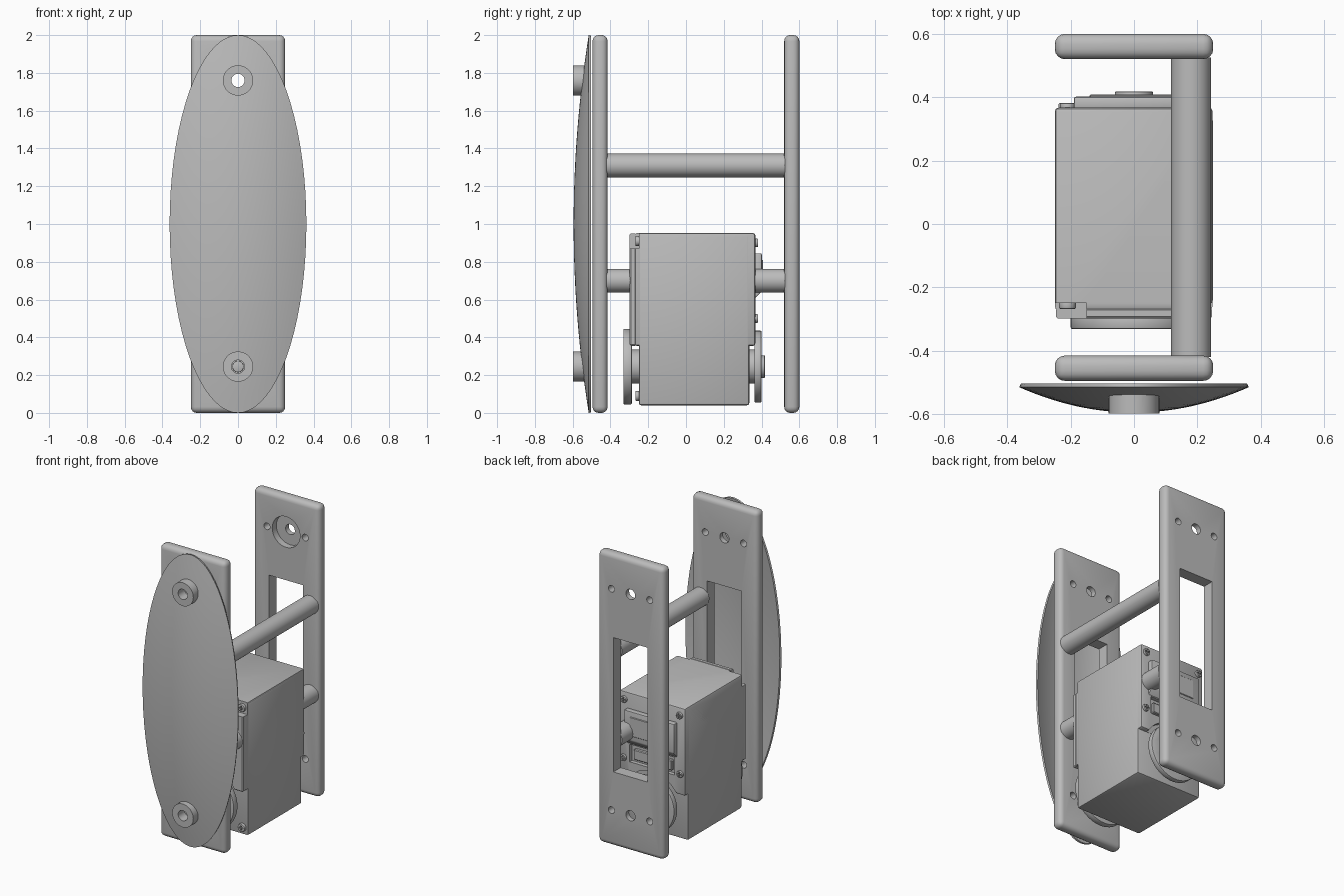
import bpy, bmesh, math
from mathutils import Matrix, Vector

cube = bpy.data.objects.get("Cube")
if cube:
    bpy.data.objects.remove(cube, do_unlink=True)

grey = bpy.data.materials.new("plain grey")
grey.use_nodes = True
grey.diffuse_color = (0.5, 0.5, 0.5, 1)
grey.node_tree.nodes["Principled BSDF"].inputs["Base Color"].default_value = (0.5, 0.5, 0.5, 1)


def make(name, bm):
    mesh = bpy.data.meshes.new(name)
    bmesh.ops.recalc_face_normals(bm, faces=bm.faces)
    bm.to_mesh(mesh)
    bm.free()
    mesh.materials.append(grey)
    obj = bpy.data.objects.new(name, mesh)
    bpy.context.collection.objects.link(obj)
    return obj


def box(name, x, y, z, bevel=0, segments=3):
    """Box from (low, high) ranges, with optional rounded edges."""
    bm = bmesh.new()
    bmesh.ops.create_cube(bm, size=1)
    for v in bm.verts:
        v.co = Vector([(r[0] + r[1]) / 2 + c * (r[1] - r[0]) for c, r in zip(v.co, (x, y, z))])
    if bevel:
        bmesh.ops.bevel(bm, geom=bm.edges[:], offset=bevel, segments=segments,
                        profile=0.5, affect='EDGES')
    return make(name, bm)


def rod(name, x, z, radius, y, bevel=0, sides=40):
    """Cylinder running along y."""
    bm = bmesh.new()
    place = Matrix.Translation((x, (y[0] + y[1]) / 2, z)) @ Matrix.Rotation(math.pi / 2, 4, 'X')
    bmesh.ops.create_cone(bm, cap_ends=True, segments=sides, radius1=radius, radius2=radius,
                          depth=y[1] - y[0], matrix=place)
    if bevel:
        rims = [e for e in bm.edges if abs(e.verts[0].co.y - e.verts[1].co.y) < 1e-5]
        bmesh.ops.bevel(bm, geom=rims, offset=bevel, segments=2, profile=0.5, affect='EDGES')
    return make(name, bm)


def apply(obj, mod):
    bpy.context.view_layer.objects.active = obj
    bpy.ops.object.modifier_apply(modifier=mod.name)


def combine(obj, others, operation='DIFFERENCE'):
    for other in others:
        mod = obj.modifiers.new("cut", 'BOOLEAN')
        mod.operation, mod.solver, mod.object = operation, 'EXACT', other
        apply(obj, mod)
        bpy.data.objects.remove(other, do_unlink=True)


HOLES = (0.245, 1.76)
SIDES = (-1, 1)

# Two long plates with a window, screw holes and counterbores on the front side
for name, y0 in (("front_plate", -0.495), ("back_plate", 0.52)):
    y1 = y0 + 0.08
    through = (y0 - 0.1, y1 + 0.1)
    plate = box(name, (-0.25, 0.25), (y0, y1), (0, 2), 0.032, 4)
    cutters = [box("cutter", (-0.13, 0.13), through, (0.51, 1.43))]
    for z in HOLES:
        cutters.append(rod("cutter", 0, z, 0.035, through))
        cutters.append(rod("cutter", 0, z, 0.105, (y0 - 0.1, y0 + 0.045)))
        cutters += [rod("cutter", s * 0.145, z, 0.023, through, sides=24) for s in SIDES]
    combine(plate, cutters)

# Spacer rods between the plates
rod("upper_spacer", 0.18, 1.31, 0.063, (-0.42, 0.525))
rod("lower_spacer", 0.18, 0.70, 0.063, (-0.42, 0.525))

# Domed oval shell
bm = bmesh.new()
rings, count = 14, 72
centre = bm.verts.new((0, -0.595, 1))
last = None
for i in range(1, rings + 1):
    r = i / rings
    ring = []
    for j in range(count):
        a = math.tau * j / count
        ring.append(bm.verts.new((0.362 * r * math.cos(a), -0.515 - 0.08 * (1 - r * r),
                                  1 + r * math.sin(a))))
    for j in range(count):
        k = (j + 1) % count
        if last:
            bm.faces.new((last[j], ring[j], ring[k], last[k]))
        else:
            bm.faces.new((centre, ring[j], ring[k]))
    last = ring
shell = make("oval_shell", bm)
if shell.data.polygons[0].normal.y > 0:
    shell.data.flip_normals()
solid = shell.modifiers.new("thickness", 'SOLIDIFY')
solid.thickness, solid.offset = 0.012, -1
apply(shell, solid)
for z in HOLES:
    combine(shell, [rod("boss", 0, z, 0.08, (-0.598, -0.527))], 'UNION')
combine(shell, [rod("cutter", 0, z, 0.035, (-0.7, -0.45)) for z in HOLES])

# Motor housing: narrow base, wider upper part, arched clearance for the discs
core = box("motor_base", (-0.25, 0.25), (-0.25, 0.335), (0.04, 0.945), 0.012, 2)
upper = box("motor_housing", (-0.25, 0.248), (-0.272, 0.367), (0.355, 0.952), 0.012, 2)
cap = box("motor_front_cover", (-0.246, 0.246), (-0.298, -0.265), (0.355, 0.95), 0.006, 1)
for part in (upper, cap):
    cutters = [rod("cutter", 0, 0.245, 0.215, (-0.4, -0.251), sides=64)]
    if part == upper:
        cutters.append(rod("cutter", 0, 0.245, 0.215, (0.336, 0.5), sides=64))
        # Connector recess in the back
        cutters.append(box("cutter", (-0.17, 0.17), (0.34, 0.5), (0.48, 0.60)))
    # Stepped corners that hold the front screws
    for s in SIDES:
        cutters.append(box("cutter", sorted((s * 0.15, s * 0.3)), (-0.4, -0.25), (0.87, 1.0)))
    combine(part, cutters)

# Rear cover block with a sloping underside
block = box("rear_cover", (-0.19, 0.19), (0.36, 0.402), (0.60, 0.845))
for v in block.data.vertices:
    if v.co.y > 0.39 and v.co.z < 0.65:
        v.co.z += 0.045
bevel = block.modifiers.new("edges", 'BEVEL')
bevel.width, bevel.segments = 0.008, 2
apply(block, bevel)
box("rear_cover_panel", (-0.14, 0.14), (0.40, 0.408), (0.68, 0.81), 0.003, 1)
for s in SIDES:
    box("connector_socket", (s * 0.085 - 0.06, s * 0.085 + 0.06), (0.33, 0.362), (0.50, 0.57), 0.005, 1)


def screw(x, z, y, out, radius=0.027):
    """Round screw head with a cross slot, facing along out."""
    head = rod("screw_head", x, z, radius, sorted((y - out * 0.01, y + out * 0.018)), 0.005, 24)
    slot = sorted((y + out * 0.008, y + out * 0.05))
    combine(head, [box("cutter", (x - a, x + a), slot, (z - b, z + b))
                   for a, b in ((0.016, 0.004), (0.004, 0.016))])


for s in SIDES:
    screw(s * 0.21, 0.91, -0.25, -1)
    screw(s * 0.21, 0.09, -0.25, -1)
    screw(s * 0.21, 0.90, 0.364, 1, 0.023)
    screw(s * 0.215, 0.50, 0.364, 1, 0.023)

# Round output discs, each on a shaft
for name, y, shaft in (("front_disc", (-0.332, -0.287), (-0.29, -0.24)),
                       ("rear_disc", (0.362, 0.40), (0.32, 0.37))):
    disc = rod(name, 0, 0.245, 0.2 if y[0] < 0 else 0.19, y, 0.006, 64)
    bores = []
    for i in range(8):
        a = math.tau * (i + 0.5) / 8
        bores.append(rod("cutter", 0.13 * math.cos(a), 0.245 + 0.13 * math.sin(a), 0.014,
                         (y[0] - 0.05, y[1] + 0.05), sides=16))
    combine(disc, bores)
    rod(name + "_shaft", 0, 0.245, 0.09, shaft)
hub = rod("rear_hub", 0, 0.245, 0.06, (0.39, 0.418), 0.004)
combine(hub, [rod("cutter", 0, 0.245, 0.025, (0.405, 0.5), sides=6)])
front = bpy.data.objects["front_disc"]
combine(front, [rod("cutter", 0, 0.245, 0.06, (-0.4, -0.31))])
rod("front_disc_screw", 0, 0.245, 0.03, (-0.32, -0.30), 0.004)

# Smooth the round surfaces, keep the edges crisp
for obj in bpy.context.scene.objects:
    obj.select_set(obj.type == 'MESH')
    if obj.type == 'MESH':
        bpy.context.view_layer.objects.active = obj
bpy.ops.object.shade_smooth_by_angle(angle=math.radians(32))
